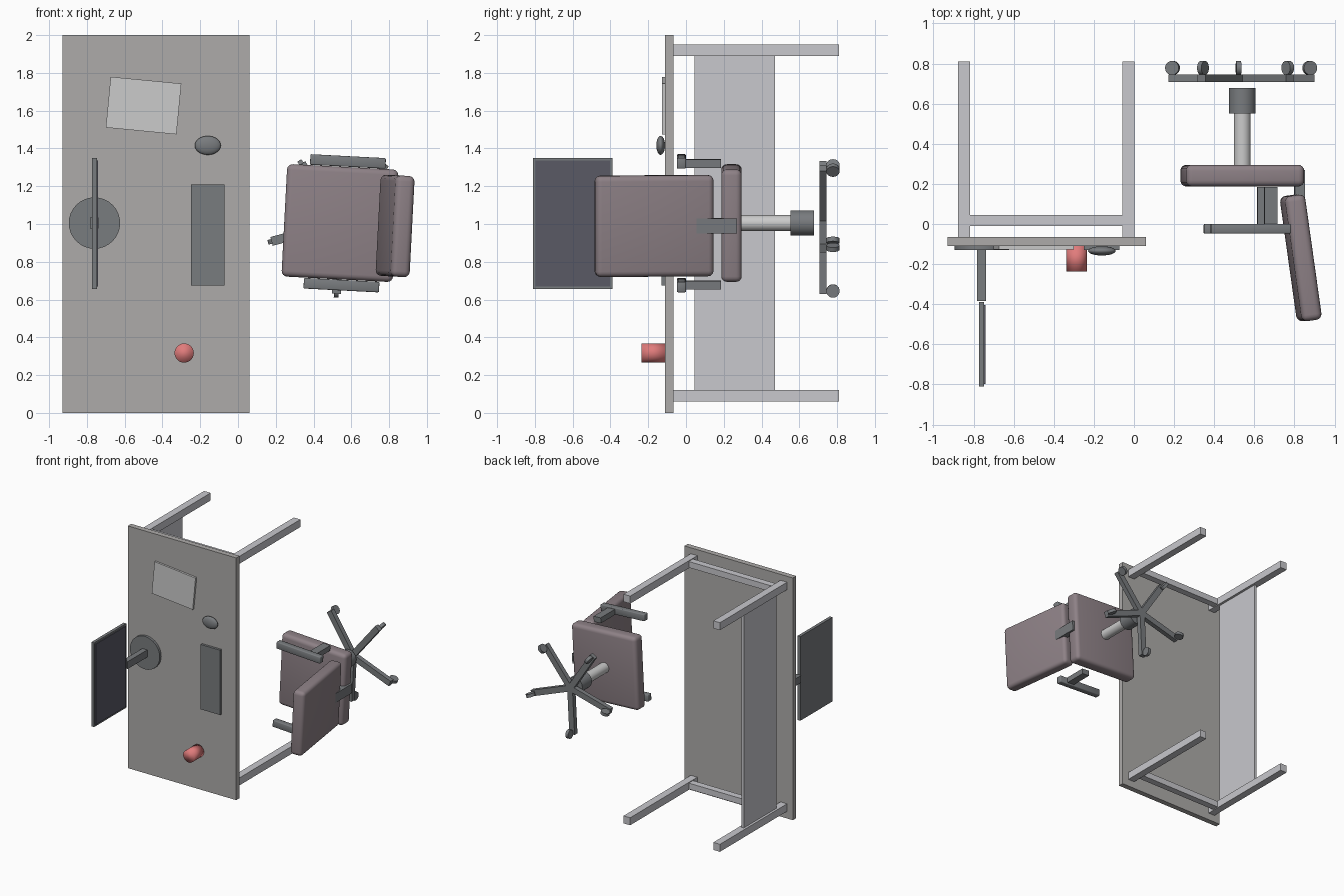
import bpy, bmesh
from math import radians, sin, cos
from mathutils import Matrix, Vector

if "Cube" in bpy.data.objects:
    bpy.data.objects.remove(bpy.data.objects["Cube"])

# The scene lies on its side: "up" for the furniture is -y, desk length runs along z.

def material(name, rgb):
    m = bpy.data.materials.new(name)
    m.diffuse_color = (*rgb, 1)
    m.use_nodes = True
    m.node_tree.nodes["Principled BSDF"].inputs["Base Color"].default_value = m.diffuse_color
    return m

TOP = material("desk_top_grey", (0.42, 0.41, 0.40))
FRAME = material("frame_grey", (0.58, 0.58, 0.61))
DARK = material("dark_plastic", (0.19, 0.20, 0.21))
SCREEN = material("screen_black", (0.10, 0.10, 0.13))
FABRIC = material("dark_fabric", (0.27, 0.22, 0.24))
PAPER = material("paper_grey", (0.70, 0.70, 0.70))
STEEL = material("steel", (0.60, 0.60, 0.60))
RED = material("red_glaze", (0.75, 0.20, 0.20))

I = Matrix.Identity(4)


def finish(name, bm, mat, world, angle=40, bevel=0.0, segments=4):
    bmesh.ops.transform(bm, matrix=world, verts=bm.verts)
    me = bpy.data.meshes.new(name)
    bm.to_mesh(me)
    bm.free()
    ob = bpy.data.objects.new(name, me)
    bpy.context.collection.objects.link(ob)
    me.materials.append(mat)
    if bevel:
        mod = ob.modifiers.new("rounding", 'BEVEL')
        mod.width, mod.segments = bevel, segments
    bpy.ops.object.select_all(action='DESELECT')
    ob.select_set(True)
    bpy.context.view_layer.objects.active = ob
    if bevel:
        bpy.ops.object.shade_smooth()
    else:
        bpy.ops.object.shade_smooth_by_angle(angle=radians(angle))
    return ob


def box(name, x, y, z, mat, world=I, **kw):
    """Box given by its (min, max) range on each axis."""
    bm = bmesh.new()
    bmesh.ops.create_cube(bm, size=1)
    size = [b - a for a, b in (x, y, z)]
    mid = [(a + b) / 2 for a, b in (x, y, z)]
    bmesh.ops.scale(bm, vec=size, verts=bm.verts)
    bmesh.ops.translate(bm, vec=mid, verts=bm.verts)
    return finish(name, bm, mat, world, **kw)


def rod(name, r, y, mat, world=I, centre=(0, 0), **kw):
    """Cylinder along y."""
    bm = bmesh.new()
    bmesh.ops.create_cone(bm, cap_ends=True, segments=32, radius1=r, radius2=r, depth=y[1] - y[0])
    m = Matrix.Translation((centre[0], sum(y) / 2, centre[1])) @ Matrix.Rotation(radians(90), 4, 'X')
    return finish(name, bm, mat, world @ m, **kw)


# Desk: top, four legs, end rails, back panel
box("desk_top", (-0.93, 0.06), (-0.11, -0.066), (0, 2), TOP)
for end, z in (("left", 1.92), ("right", 0.09)):
    for side, x in (("back", -0.847), ("front", -0.027)):
        box(f"{side}_{end}_leg", (x - 0.03, x + 0.03), (-0.066, 0.81), (z - 0.031, z + 0.031), FRAME)
    box(f"{end}_rail", (-0.817, -0.057), (-0.01, 0.045), (z - 0.025, z + 0.025), FRAME)
box("back_panel", (-0.857, -0.837), (0.045, 0.47), (0.12, 1.89), FRAME)

# Monitor
rod("monitor_base", 0.136, (-0.13, -0.11), DARK, centre=(-0.76, 1.005))
box("monitor_neck", (-0.783, -0.738), (-0.385, -0.125), (0.975, 1.035), DARK)
box("monitor_body", (-0.772, -0.747), (-0.81, -0.39), (0.655, 1.35), DARK)
box("monitor_screen", (-0.748, -0.741), (-0.797, -0.403), (0.67, 1.335), SCREEN)

# Desk items
box("keyboard", (-0.25, -0.072), (-0.13, -0.108), (0.675, 1.21), DARK)
bm = bmesh.new()
bmesh.ops.create_uvsphere(bm, u_segments=32, v_segments=16, radius=1)
finish("mouse", bm, DARK, Matrix.Translation((-0.16, -0.134, 1.416)) @ Matrix.Diagonal((0.069, 0.023, 0.05, 1)))
box("notebook", (-0.188, 0.188), (-0.008, 0.008), (-0.135, 0.135), PAPER,
    Matrix.Translation((-0.5, -0.118, 1.627)) @ Matrix.Rotation(radians(5.5), 4, 'Y'))
rod("mug", 0.051, (-0.236, -0.108), RED, centre=(-0.285, 0.317), angle=180)

# Chair, turned slightly
CHAIR = Matrix.Translation((0.54, 0, 1.005)) @ Matrix.Rotation(radians(3), 4, 'Y')
box("seat", (-0.295, 0.295), (0.187, 0.295), (-0.298, 0.298), FABRIC, CHAIR, bevel=0.03)
box("backrest", (-0.051, 0.051), (-0.315, 0.315), (-0.268, 0.268), FABRIC,
    CHAIR @ Matrix.Translation((0.292, -0.169, 0)) @ Matrix.Rotation(radians(8), 4, 'Z'), bevel=0.03)
box("back_bracket", (0.26, 0.312), (0.045, 0.27), (-0.04, 0.04), DARK, CHAIR)

# Armrests, one on each side
for side, s in (("left", 1), ("right", -1)):
    z = s * 0.328
    box(f"{side}_arm_pad", (-0.175, 0.225), (-0.048, 0), (z - 0.028, z + 0.028), DARK, CHAIR, bevel=0.006, segments=2)
    z = s * 0.322
    box(f"{side}_arm_support", (0.092, 0.157), (-0.005, 0.185), (z - 0.022, z + 0.022), DARK, CHAIR)

# Gas lift and star base with castors
rod("lift_rod", 0.042, (0.29, 0.57), STEEL, CHAIR)
rod("lift_sleeve", 0.067, (0.552, 0.677), DARK, CHAIR)
for i in range(5):
    spoke = CHAIR @ Matrix.Rotation(radians(90 + 72 * i), 4, 'Y')
    box(f"base_arm_{i + 1}", (0, 0.375), (0.707, 0.745), (-0.024, 0.024), DARK, spoke)
    wheel = spoke @ Matrix.Translation((0.36, 0.778, 0)) @ Matrix.Rotation(radians(90), 4, 'X')
    rod(f"castor_{i + 1}", 0.035, (-0.0125, 0.0125), DARK, wheel)
